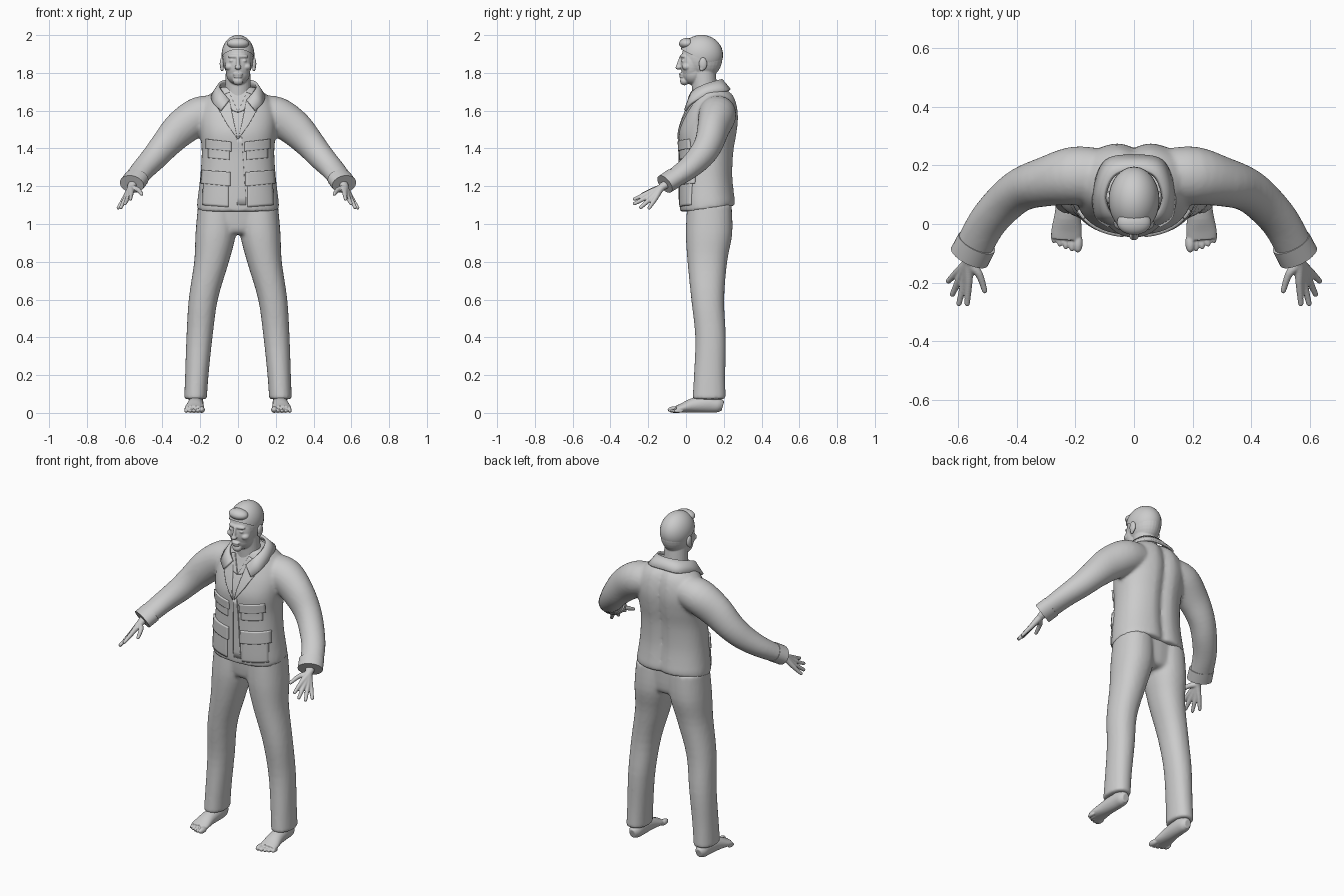
import bpy, bmesh, math
from mathutils import Vector, Matrix

if "Cube" in bpy.data.objects:
    bpy.data.objects.remove(bpy.data.objects["Cube"])

grey = bpy.data.materials.new("plain grey")
grey.use_nodes = True
grey.diffuse_color = (0.6, 0.6, 0.6, 1)
grey.node_tree.nodes["Principled BSDF"].inputs["Base Color"].default_value = (0.6, 0.6, 0.6, 1)


def spline(points, steps=4):
    """Smooth interpolation through tuples of any length."""
    out = []
    for i in range(len(points) - 1):
        p = [Vector(points[min(max(j, 0), len(points) - 1)]) for j in range(i - 1, i + 3)]
        for s in range(steps):
            t = s / steps
            out.append(0.5 * (2 * p[1] + (p[2] - p[0]) * t + (2 * p[0] - 5 * p[1] + 4 * p[2] - p[3]) * t ** 2
                              + (3 * p[1] - p[0] - 3 * p[2] + p[3]) * t ** 3))
    return out + [Vector(points[-1])]


def tube(bm, points, side=1, flat=False, power=2.0, n=28):
    """Capped loft through (x, y, z, width radius, depth radius) stations."""
    st = spline([(p[0] * side,) + tuple(p[1:]) for p in points])
    rings = []
    for i, s in enumerate(st):
        c = Vector(s[:3])
        u, v = Vector((1, 0, 0)), Vector((0, 1, 0))
        if not flat:
            t = (Vector(st[min(i + 1, len(st) - 1)][:3]) - Vector(st[max(i - 1, 0)][:3])).normalized()
            u = t.cross(Vector((0, 0, 1))).normalized()
            v = u.cross(t)
        ring = []
        for k in range(n):
            a = 2 * math.pi * k / n
            ca, sa = math.cos(a), math.sin(a)
            ca = math.copysign(abs(ca) ** (2 / power), ca)
            sa = math.copysign(abs(sa) ** (2 / power), sa)
            ring.append(bm.verts.new(c + u * ca * s[3] + v * sa * s[4]))
        rings.append(ring)
    for a, b in zip(rings, rings[1:]):
        for k in range(n):
            bm.faces.new((a[k], a[(k + 1) % n], b[(k + 1) % n], b[k]))
    bm.faces.new(rings[0])
    bm.faces.new(rings[-1])


def ball(bm, center, radii):
    bmesh.ops.create_uvsphere(bm, u_segments=28, v_segments=18, radius=1,
                              matrix=Matrix.Translation(center) @ Matrix.Diagonal((*radii, 1)))


def finish(name, bm, voxel=0, smooth=4):
    """Make the object; a voxel size fuses the overlapping pieces."""
    bmesh.ops.recalc_face_normals(bm, faces=bm.faces)
    for f in bm.faces:
        f.smooth = True
    mesh = bpy.data.meshes.new(name)
    bm.to_mesh(mesh)
    bm.free()
    mesh.materials.append(grey)
    ob = bpy.data.objects.new(name, mesh)
    bpy.context.collection.objects.link(ob)
    if voxel:
        m = ob.modifiers.new("fuse", 'REMESH')
        m.mode, m.voxel_size, m.use_smooth_shade = 'VOXEL', voxel, True
        m = ob.modifiers.new("soften", 'SMOOTH')
        m.factor, m.iterations = 0.5, smooth
    return ob


# Jacket: body and sleeves; stations are z, front y, back y, half width
bm = bmesh.new()
body = [(1.065, -.03, .262, .217), (1.12, -.033, .263, .215), (1.25, -.033, .25, .2),
        (1.38, -.033, .255, .192), (1.48, -.037, .272, .2), (1.56, -.015, .28, .205),
        (1.63, .015, .272, .19), (1.685, .035, .25, .15), (1.725, .05, .205, .095)]
tube(bm, [(0, (f + b) / 2, z, w, (b - f) / 2) for z, f, b, w in body], flat=True, power=2.3, n=48)
sleeve = [(.10, .165, 1.595, .09, .085), (.2, .165, 1.575, .1, .1), (.3, .145, 1.508, .085, .095),
          (.38, .12, 1.425, .075, .08), (.44, .075, 1.355, .07, .07), (.505, 0, 1.285, .066, .058),
          (.56, -.105, 1.215, .064, .048)]
for side in (1, -1):
    tube(bm, sleeve, side)
for v in bm.verts:
    if v.co.y > .2 and abs(v.co.x) < .05:
        v.co.y -= .02 * (1 - abs(v.co.x) / .05)
    v.co.z += max(0, 1.15 - v.co.z) * 1.4 * max(0, v.co.y)
jacket = finish("jacket", bm, .01, 5)


def plate(name, corners, side=1, thick=.016):
    """Cloth panel from four (x, z) corners, laid onto the jacket front."""
    bm = bmesh.new()
    a, b, c, d = [Vector((x * side, .1, z)) for x, z in corners]
    n = 12
    grid = [[bm.verts.new(a.lerp(b, i / n).lerp(d.lerp(c, i / n), j / n)) for i in range(n + 1)]
            for j in range(n + 1)]
    for j in range(n):
        for i in range(n):
            bm.faces.new((grid[j][i], grid[j][i + 1], grid[j + 1][i + 1], grid[j + 1][i]))
    ob = finish(name, bm)
    m = ob.modifiers.new("lay on jacket", 'SHRINKWRAP')
    m.target, m.wrap_method = jacket, 'PROJECT'
    m.use_project_y, m.use_positive_direction, m.use_negative_direction = True, False, True
    m = ob.modifiers.new("thickness", 'SOLIDIFY')
    m.thickness, m.offset = thick, 0
    return ob


# Pockets, lapels and shirt collar on both sides, then the front placket
for side, label in ((1, "left"), (-1, "right")):
    plate(label + "_chest_pocket", [(.045, 1.34), (.155, 1.35), (.155, 1.43), (.045, 1.42)], side, .01)
    plate(label + "_chest_flap", [(.035, 1.385), (.165, 1.4), (.165, 1.45), (.035, 1.435)], side, .02)
    plate(label + "_hip_pocket", [(.05, 1.09), (.185, 1.1), (.18, 1.25), (.05, 1.24)], side, .012)
    plate(label + "_hip_flap", [(.04, 1.2), (.19, 1.215), (.185, 1.285), (.04, 1.275)], side, .022)
    plate(label + "_lapel", [(.003, 1.45), (.06, 1.53), (.115, 1.63), (.045, 1.655)], side)
    plate(label + "_shirt_collar", [(.0, 1.59), (.03, 1.6), (.07, 1.685), (.045, 1.695)], side, .014)
plate("front_placket", [(-.005, 1.075), (.045, 1.075), (.02, 1.46), (-.005, 1.46)], 1, .012)

# Folded jacket collar: upper and lower edge, mirrored
upper = [(.045, .015, 1.655), (.082, .035, 1.70), (.1, .095, 1.735), (.07, .165, 1.757), (0, .187, 1.763)]
lower = [(.09, -.004, 1.60), (.13, .03, 1.64), (.135, .12, 1.685), (.095, .215, 1.705), (0, .232, 1.71)]
bm = bmesh.new()
edges = []
for half in (upper, lower):
    full = half + [(-x, y, z) for x, y, z in half[-2::-1]]
    edges.append(spline(full, 6))
cols = [[bm.verts.new(p.lerp(q, t)) for t in (0, .5, 1)] for p, q in zip(*edges)]
for a, b in zip(cols, cols[1:]):
    for k in range(2):
        bm.faces.new((a[k], b[k], b[k + 1], a[k + 1]))
collar = finish("jacket_collar", bm)
m = collar.modifiers.new("thickness", 'SOLIDIFY')
m.thickness, m.offset = .014, 0

# Cuffs
for side, label in ((1, "left"), (-1, "right")):
    bm = bmesh.new()
    tube(bm, [(.537, -.063, 1.243, .069, .054), (.562, -.112, 1.211, .07, .053)], side)
    cuff = finish(label + "_cuff", bm)
    cuff.modifiers.new("edges", 'EDGE_SPLIT')

# Trousers: hips fused with two legs
bm = bmesh.new()
tube(bm, [(0, .12, .945, .11, .075), (0, .122, .98, .19, .105), (0, .118, 1.15, .2, .115)], flat=True)
leg = [(.112, .124, 1.1, .1, .118), (.118, .122, .95, .107, .123), (.14, .113, .8, .092, .105),
       (.184, .115, .6, .077, .087), (.204, .13, .4, .069, .081), (.218, .125, .2, .062, .083),
       (.225, .122, .072, .06, .088)]
for side in (1, -1):
    tube(bm, leg, side, flat=True, power=2.2)
finish("trousers", bm, .01, 4)

# Bare feet with toes
for side, label in ((1, "left"), (-1, "right")):
    bm = bmesh.new()
    tube(bm, [(.222, .195, .036, .02, .026), (.222, .17, .042, .035, .04), (.222, .12, .048, .04, .047),
              (.226, .04, .04, .044, .039), (.23, -.02, .026, .052, .025), (.232, -.052, .019, .05, .018)], side)
    tube(bm, [(.222, .14, .04, .036, .045), (.222, .135, .14, .036, .045)], side, flat=True)
    for i in range(5):
        r = .017 if i == 0 else .0125 - .0006 * i
        ball(bm, (side * (.192 + .0205 * i), -.064 + .0015 * i * i, r), (r, .034 - .002 * i, r))
    finish(label + "_foot", bm, .004, 2)

# Hands: each finger runs from wrist over knuckle to tip
fingers = [((.565, -.2, 1.165), (.57, -.272, 1.132)), ((.58, -.197, 1.148), (.598, -.272, 1.108)),
           ((.594, -.183, 1.138), (.62, -.24, 1.088)), ((.602, -.163, 1.134), (.634, -.195, 1.085)),
           ((.53, -.17, 1.182), (.51, -.228, 1.158))]
for side, label in ((1, "left"), (-1, "right")):
    bm = bmesh.new()
    for knuckle, tip in fingers:
        tube(bm, [(.55, -.085, 1.225, .026, .022), (.565, -.13, 1.193, .02, .019),
                  (*knuckle, .0135, .0135), (*tip, .0095, .0095)], side, n=16)
        ball(bm, (tip[0] * side, tip[1], tip[2]), (.0095,) * 3)
    finish(label + "_hand", bm, .004, 3)

# Head and neck: skull, face forms and features fused together
bm = bmesh.new()
tube(bm, [(0, .105, 1.6, .075, .07), (0, .1, 1.69, .07, .067), (0, .09, 1.82, .064, .066)], flat=True)
for center, radii in (((0, .085, 1.88), (.082, .108, .115)), ((0, .03, 1.845), (.07, .058, .1)),
                      ((0, .038, 1.8), (.063, .06, .064)), ((0, -.008, 1.757), (.028, .024, .023)),
                      ((0, -.01, 1.887), (.054, .021, .014)), ((0, -.04, 1.829), (.017, .016, .012)),
                      ((0, -.024, 1.793), (.026, .014, .008)), ((0, -.022, 1.78), (.023, .014, .008))):
    ball(bm, center, radii)
tube(bm, [(0, -.02, 1.89, .009, .014), (0, -.033, 1.855, .009, .013), (0, -.043, 1.83, .012, .012)], flat=True)
for side in (1, -1):
    ball(bm, (side * .045, .005, 1.832), (.025, .026, .02))
    ball(bm, (side * .033, -.012, 1.864), (.014, .014, .009))
finish("head", bm, .004, 3)

# Ears
for side, label in ((1, "left"), (-1, "right")):
    bm = bmesh.new()
    ball(bm, (side * .085, .09, 1.848), (.012, .022, .034))
    ball(bm, (side * .084, .083, 1.822), (.009, .012, .014))
    finish(label + "_ear", bm, .004, 2)

# Short hair cap, cut along a sloping hairline
bm = bmesh.new()
ball(bm, (0, .082, 1.895), (.087, .114, .106))
ball(bm, (0, .005, 1.955), (.058, .042, .03))
bmesh.ops.bisect_plane(bm, geom=bm.verts[:] + bm.edges[:] + bm.faces[:], plane_co=(0, -.03, 1.925),
                       plane_no=(0, .5, 1), clear_inner=True)
finish("hair", bm)
